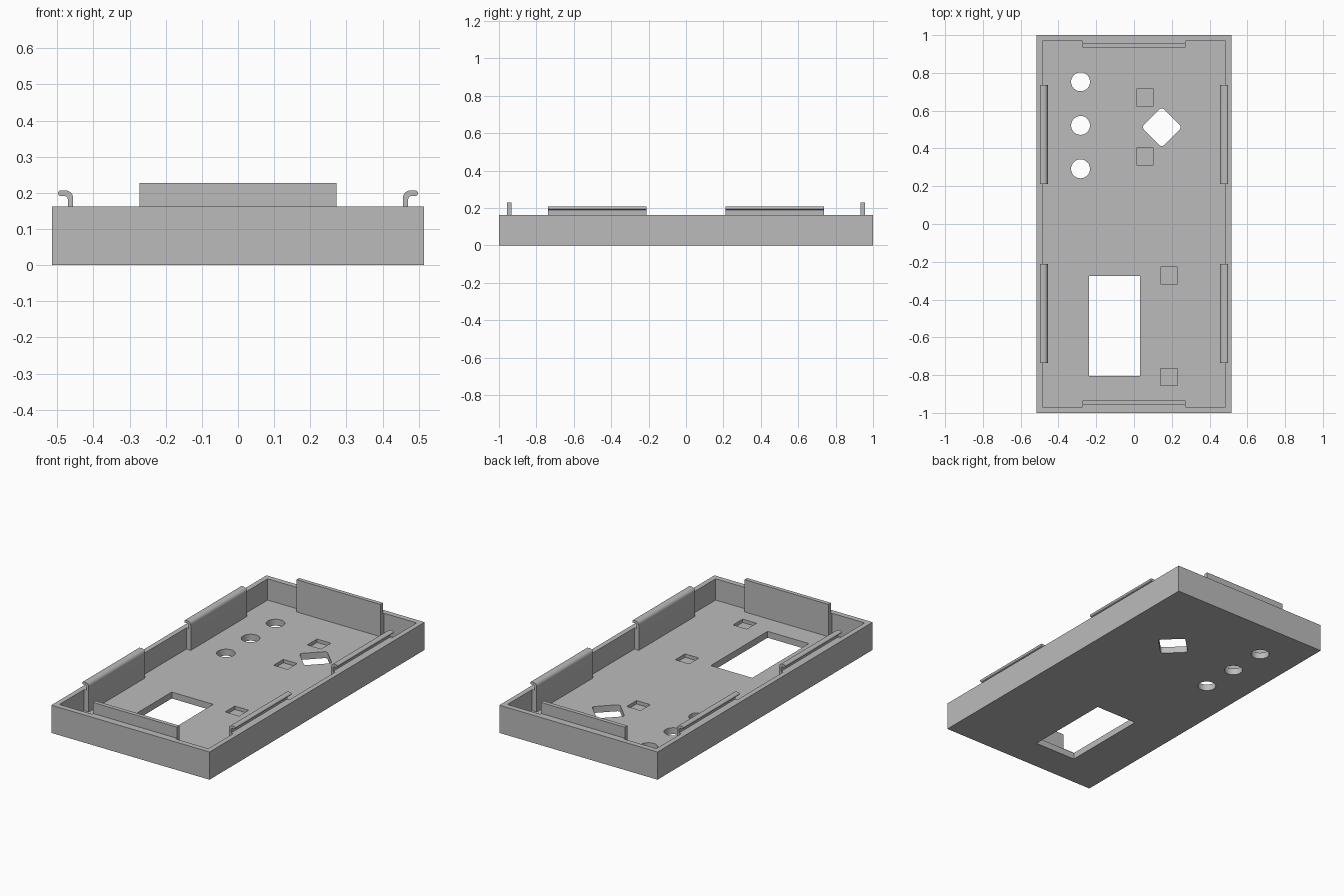
import bpy, bmesh, math

default_cube = bpy.data.objects.get("Cube")
if default_cube:
    bpy.data.objects.remove(default_cube, do_unlink=True)

grey = bpy.data.materials.new("plain grey")
grey.use_nodes = True
colour = (0.5, 0.5, 0.5, 1)
grey.diffuse_color = colour
grey.node_tree.nodes["Principled BSDF"].inputs["Base Color"].default_value = colour

HALF_X, HALF_Y, RIM = 0.515, 1.0, 0.163
IN_X, IN_Y, FLOOR = 0.485, 0.968, 0.038


def prism(name, points, depth, place):
    """Extrude a closed 2D outline; place(u, v, w) gives its 3D position."""
    bm = bmesh.new()
    rings = [[bm.verts.new(place(u, v, w)) for u, v in points] for w in depth]
    bm.faces.new(rings[0])
    bm.faces.new(rings[1])
    n = len(points)
    for i in range(n):
        j = (i + 1) % n
        bm.faces.new((rings[0][i], rings[0][j], rings[1][j], rings[1][i]))
    bmesh.ops.recalc_face_normals(bm, faces=bm.faces)
    mesh = bpy.data.meshes.new(name)
    bm.to_mesh(mesh)
    bm.free()
    mesh.materials.append(grey)
    obj = bpy.data.objects.new(name, mesh)
    bpy.context.collection.objects.link(obj)
    return obj


def upright(name, points, z0, z1):
    return prism(name, points, (z0, z1), lambda u, v, w: (u, v, w))


def rect(x0, x1, y0, y1):
    return [(x0, y0), (x1, y0), (x1, y1), (x0, y1)]


def arc(cx, cy, r, start, end, steps):
    angles = [math.radians(start + (end - start) * i / steps) for i in range(steps + 1)]
    return [(cx + r * math.cos(a), cy + r * math.sin(a)) for a in angles]


# Shallow tray
tray = upright("tray", rect(-HALF_X, HALF_X, -HALF_Y, HALF_Y), 0, RIM)
cutters = [upright("cavity_cutter", rect(-IN_X, IN_X, -IN_Y, IN_Y), FLOOR, 0.3)]

# Round holes, rounded diamond and rectangular window through the floor
for y in (0.753, 0.522, 0.292):
    cutters.append(upright("round_hole_cutter", arc(-0.283, y, 0.05, 0, 360, 40)[:-1], -0.1, 0.1))
diamond = []
for k in range(4):
    a = math.radians(90 * k)
    diamond += arc(0.147 + 0.085 * math.cos(a), 0.512 + 0.085 * math.sin(a),
                   0.015, 90 * k - 45, 90 * k + 45, 6)
cutters.append(upright("diamond_cutter", diamond, -0.1, 0.1))
cutters.append(upright("window_cutter", rect(-0.238, 0.032, -0.804, -0.276), -0.1, 0.1))

# Blind square pockets in the floor
for x, y in ((0.058, 0.671), (0.058, 0.358), (0.184, -0.273), (0.184, -0.809)):
    cutters.append(upright("pocket_cutter", rect(x - 0.045, x + 0.045, y - 0.045, y + 0.045),
                           FLOOR - 0.02, 0.1))

# Cut the tray, then discard the cutters
for cutter in cutters:
    cutter.hide_render = True
    mod = tray.modifiers.new(cutter.name, 'BOOLEAN')
    mod.operation = 'DIFFERENCE'
    mod.solver = 'EXACT'
    mod.object = cutter
bpy.context.view_layer.update()
cut = bpy.data.meshes.new_from_object(tray.evaluated_get(bpy.context.evaluated_depsgraph_get()))
tray.modifiers.clear()
tray.data = cut
for cutter in cutters:
    bpy.data.objects.remove(cutter, do_unlink=True)

parts = [tray]

# End tabs: a tall plate backed by a filler against the wall
for side, label in ((-1, "front"), (1, "back")):
    tab = [(0.934, FLOOR), (IN_Y, FLOOR), (IN_Y, RIM), (0.958, RIM), (0.958, 0.228), (0.934, 0.228)]
    parts.append(prism(label + "_tab", tab, (-0.273, 0.273),
                       lambda u, v, w, s=side: (w, s * u, v)))

# Side clips: a stem that curls outward over the rim into a rounded lip
hook = [(0.456, FLOOR), (IN_X, FLOOR), (IN_X, RIM), (0.471, RIM)]
hook += arc(0.479, 0.183, 0.008, 180, 90, 5)
hook += arc(0.490, 0.199, 0.008, -90, 90, 10)
hook += arc(0.478, 0.185, 0.022, 90, 180, 8)
for side, label in ((-1, "right"), (1, "left")):
    for y0, y1, end in ((-0.737, -0.212, "front"), (0.212, 0.737, "back")):
        parts.append(prism(f"{label}_{end}_clip", hook, (y0, y1),
                           lambda u, v, w, s=side: (s * u, w, v)))

# Smooth the curved surfaces and keep the corners crisp
bpy.ops.object.select_all(action='DESELECT')
for part in parts:
    part.select_set(True)
bpy.context.view_layer.objects.active = tray
bpy.ops.object.shade_smooth_by_angle(angle=math.radians(30))
